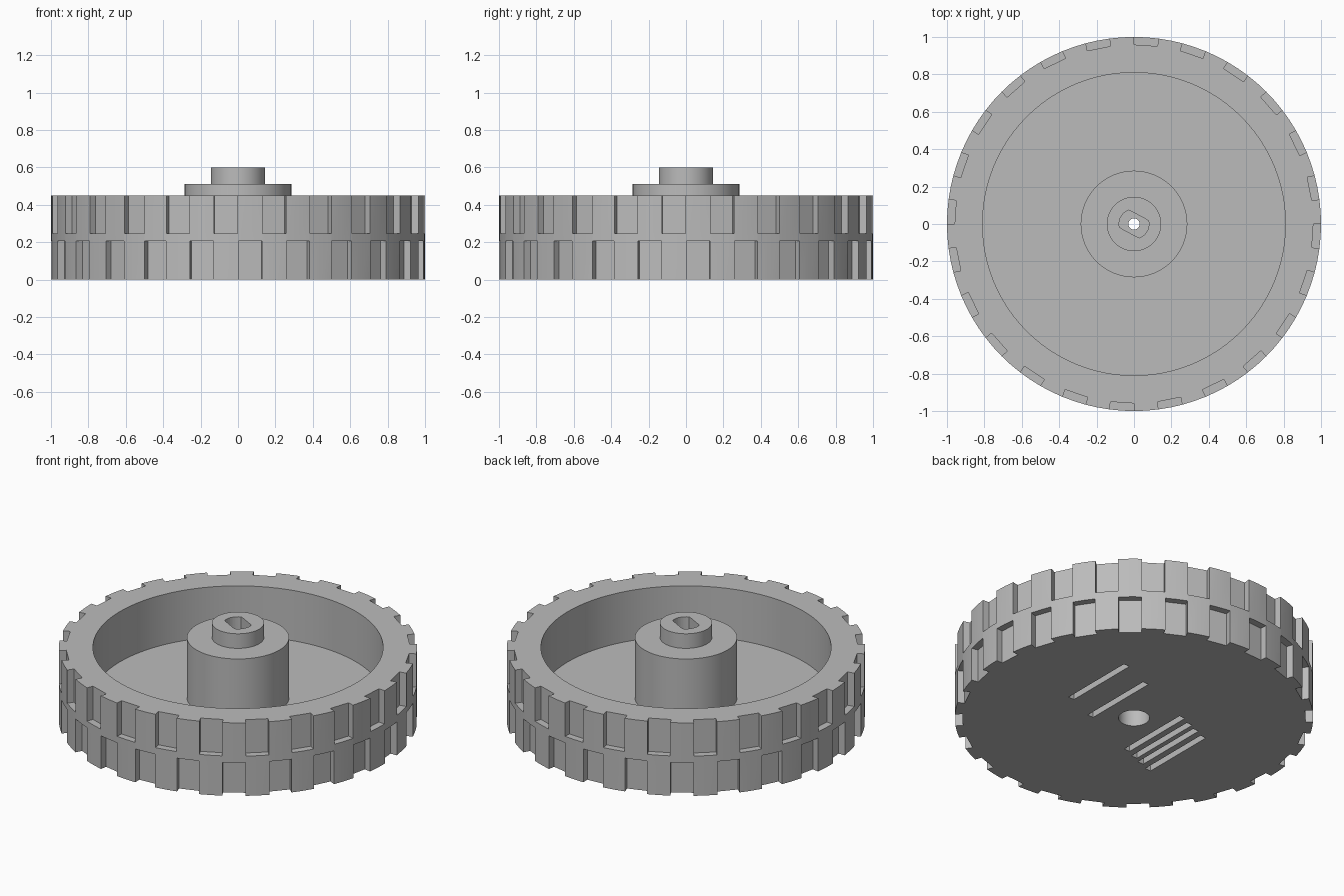
import bpy, bmesh
from math import cos, sin, pi, radians
from mathutils import Matrix, Vector

if "Cube" in bpy.data.objects:
    bpy.data.objects.remove(bpy.data.objects["Cube"])

grey = bpy.data.materials.new("plain grey")
grey.use_nodes = True
colour = (0.5, 0.5, 0.5, 1)
grey.diffuse_color = colour
grey.node_tree.nodes["Principled BSDF"].inputs["Base Color"].default_value = colour

SEGMENTS = 96
LUGS = 24


def finish(bm, name):
    bmesh.ops.recalc_face_normals(bm, faces=bm.faces)
    mesh = bpy.data.meshes.new(name)
    bm.to_mesh(mesh)
    bm.free()
    obj = bpy.data.objects.new(name, mesh)
    bpy.context.collection.objects.link(obj)
    mesh.materials.append(grey)
    return obj


def lathe(name, profile):
    bm = bmesh.new()
    rings = []
    for i in range(SEGMENTS):
        a = 2 * pi * i / SEGMENTS
        rings.append([bm.verts.new((r * cos(a), r * sin(a), z)) for r, z in profile])
    n = len(profile)
    for i in range(SEGMENTS):
        p, q = rings[i], rings[(i + 1) % SEGMENTS]
        for j in range(n):
            k = (j + 1) % n
            bm.faces.new((p[j], q[j], q[k], p[k]))
    return finish(bm, name)


def box(bm, low, high, angle=0):
    low, high = Vector(low), Vector(high)
    size = high - low
    matrix = (Matrix.Rotation(angle, 4, 'Z') @ Matrix.Translation((low + high) / 2)
              @ Matrix.Diagonal((*size, 1)))
    bmesh.ops.create_cube(bm, size=1, matrix=matrix)


def cut(target, bm, name):
    cutter = finish(bm, name)
    cutter.hide_render = True
    mod = target.modifiers.new(name, 'BOOLEAN')
    mod.operation = 'DIFFERENCE'
    mod.solver = 'EXACT'
    mod.object = cutter
    bpy.context.view_layer.objects.active = target
    bpy.ops.object.modifier_apply(modifier=mod.name)
    bpy.data.objects.remove(cutter)


# Wheel body: flat disc, deep rim, stepped hub and axle bore
wheel = lathe("wheel", [
    (0.087, 0), (1, 0), (1, 0.45), (0.81, 0.45), (0.81, 0.14), (0.285, 0.14),
    (0.285, 0.51), (0.145, 0.51), (0.145, 0.6), (0.03, 0.6), (0.03, 0.12), (0.087, 0.12)])

# Two staggered rows of tread notches around a solid middle band
notches = bmesh.new()
step = 2 * pi / LUGS
for i in range(LUGS):
    for low, high, shift in ((0.245, 0.6, -0.25), (-0.1, 0.205, 0.25)):
        box(notches, (0.957, -0.064, low), (1.1, 0.064, high), (i + shift) * step)
cut(wheel, notches, "tread_notches")

# Axle socket with two flat sides
socket = bmesh.new()
base = []
for i in range(32):
    a = 2 * pi * (i + 0.5) / 32
    y = max(-0.053, min(0.053, 0.08 * sin(a)))
    base.append(socket.verts.new((0.08 * cos(a), y, 0.25)))
face = socket.faces.new(base)
top = bmesh.ops.extrude_face_region(socket, geom=[face])["geom"]
bmesh.ops.translate(socket, vec=(0, 0, 0.5),
                    verts=[v for v in top if isinstance(v, bmesh.types.BMVert)])
bmesh.ops.rotate(socket, cent=(0, 0, 0), verts=socket.verts,
                 matrix=Matrix.Rotation(radians(-28), 3, 'Z'))
cut(wheel, socket, "axle_socket")

# Shallow straight slots under the disc
slots = bmesh.new()
for x in (0.41, 0.2, -0.2, -0.28, -0.35, -0.43):
    y = 0.4 * x + 0.02
    box(slots, (x - 0.02, y - 0.24, -0.1), (x + 0.02, y + 0.24, 0.04))
cut(wheel, slots, "underside_slots")

# Smooth round walls, crisp edges
bpy.ops.object.select_all(action='DESELECT')
wheel.select_set(True)
bpy.context.view_layer.objects.active = wheel
bpy.ops.object.shade_smooth_by_angle(angle=radians(20))
